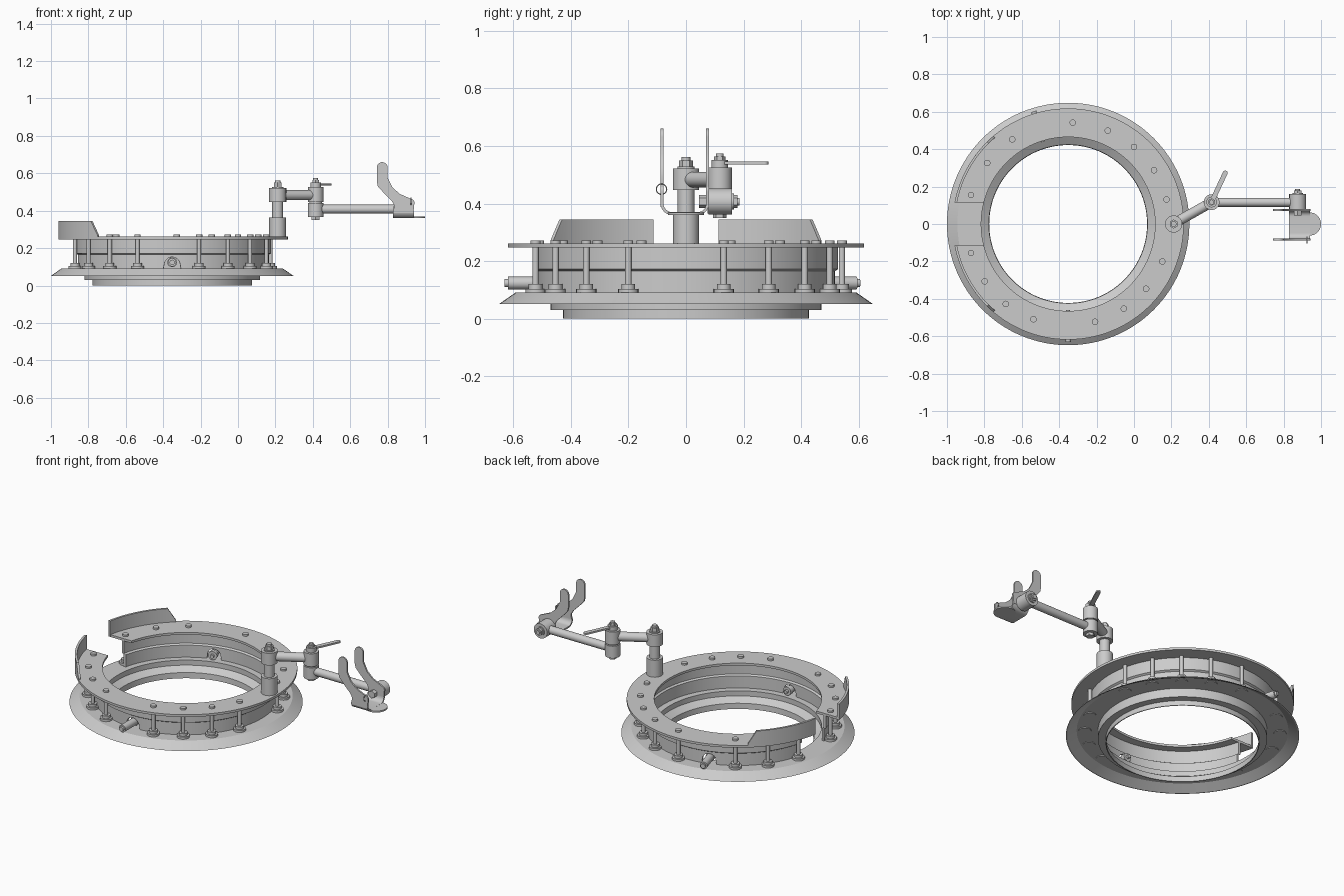
import bpy, bmesh
from math import sin, cos, pi, radians, sqrt
from mathutils import Vector, Matrix

if "Cube" in bpy.data.objects:
    bpy.data.objects.remove(bpy.data.objects["Cube"])

CX = -0.352        # ring centre
PINS = (-90, 107)  # side pin directions


def make(name, bm):
    bmesh.ops.recalc_face_normals(bm, faces=bm.faces)
    me = bpy.data.meshes.new(name)
    bm.to_mesh(me)
    bm.free()
    ob = bpy.data.objects.new(name, me)
    bpy.context.collection.objects.link(ob)
    return ob


def revolve(name, prof, n=128):
    """Closed (r, z) profile, a function of the angle, swept round the ring centre."""
    bm = bmesh.new()
    rings = [[bm.verts.new((CX + r * cos(2 * pi * i / n), r * sin(2 * pi * i / n), z))
              for r, z in prof(360 * i / n)] for i in range(n)]
    m = len(rings[0])
    for i in range(n):
        a, b = rings[i], rings[(i + 1) % n]
        for j in range(m):
            k = (j + 1) % m
            bm.faces.new((a[j], b[j], b[k], a[k]))
    return make(name, bm)


def rod(name, p, q, r, n=32):
    p, q = Vector(p), Vector(q)
    d = q - p
    mat = Matrix.Translation((p + q) / 2) @ d.to_track_quat('Z', 'Y').to_matrix().to_4x4()
    bm = bmesh.new()
    bmesh.ops.create_cone(bm, cap_ends=True, segments=n, radius1=r, radius2=r,
                          depth=d.length, matrix=mat)
    return make(name, bm)


def prism(name, pts, y0, y1, mat=Matrix()):
    """(x, z) outline extruded along y, then transformed."""
    bm = bmesh.new()
    a = [bm.verts.new(mat @ Vector((x, y0, z))) for x, z in pts]
    b = [bm.verts.new(mat @ Vector((x, y1, z))) for x, z in pts]
    bm.faces.new(a)
    bm.faces.new(b[::-1])
    for i in range(len(pts)):
        k = (i + 1) % len(pts)
        bm.faces.new((a[i], a[k], b[k], b[i]))
    return make(name, bm)


def cut(ob, cutter):
    m = ob.modifiers.new("cut", 'BOOLEAN')
    m.operation, m.solver, m.object = 'DIFFERENCE', 'EXACT', cutter
    bpy.context.view_layer.objects.active = ob
    bpy.ops.object.modifier_apply(modifier=m.name)


def arc(cx, cz, r, a0, a1, n=10):
    return [(cx + r * cos(radians(a0 + (a1 - a0) * i / n)),
             cz + r * sin(radians(a0 + (a1 - a0) * i / n))) for i in range(n + 1)]


def wall_profile(ang):
    """Wall section; its lower edge rises into an arch above each side pin."""
    low = .088
    for p in PINS:
        t = radians((ang - p + 180) % 360 - 180) * .51
        if abs(t) < .042:
            low = .11 + sqrt(.042 ** 2 - t * t)
    return [(.503, low), (.517, low), (.517, .165), (.528, .172), (.528, .25),
            (.514, .25), (.514, .172), (.503, .165)]


# hollow base flange, wall and top plate
revolve("base_flange", lambda a: [
    (.422, 0), (.427, 0), (.427, .03), (.47, .03), (.47, .084), (.588, .084), (.64, .052),
    (.648, .052), (.592, .091), (.465, .091), (.465, .06), (.424, .034)])
wall = revolve("ring_wall", wall_profile, 480)
plate = revolve("top_plate", lambda a: [(.465, .247), (.618, .247), (.618, .261), (.465, .261)])

# gap on the left side
gap = prism("gap_cutter", [(-1.2, .08), (-.6, .08), (-.6, .4), (-1.2, .4)], -.115, .115)
cut(wall, gap)
cut(plate, gap)
bpy.data.objects.remove(gap)

# side pins through the arches
for ang in PINS:
    rot = Matrix.Translation((CX, 0, 0)) @ Matrix.Rotation(radians(ang + 90), 4, 'Z')
    for nm, r0, r1, rad in (("side_pin", .5, .618, .022), ("side_pin_tip", .618, .63, .014),
                            ("side_pin_nut", .475, .5, .026), ("side_pin_stud", .46, .475, .011)):
        rod(nm, rot @ Vector((0, -r0, .124)), rot @ Vector((0, -r1, .124)), rad, 24)

# standoff posts with feet and bolt heads
for ang in (14, 32, 49.5, 67, 87.4, 123.5, 143, 163.4,
            -21.7, -39.7, -56.7, -74.6, -110, -128, -145.5, -163.4):
    x, y = CX + .542 * cos(radians(ang)), .542 * sin(radians(ang))
    for nm, z0, z1, r in (("post_foot", .08, .104, .035), ("post_collar", .104, .12, .024),
                          ("post_stem", .1, .25, .011), ("bolt_head", .255, .272, .017)):
        rod(nm, (x, y, z0), (x, y, z1), r, 20)

# curved guards beside the gap
for side in (1, -1):
    bm = bmesh.new()
    rows = []
    angs = [10.8 + i * (45.3 - 10.8) / 16 for i in range(17)] + [47.5, 49.7]
    for a in angs:
        top = .345 if a <= 45.31 else .345 - .075 * (a - 45.3) / 4.4
        rows.append([bm.verts.new((CX - r * cos(radians(a)), side * r * sin(radians(a)), z))
                     for r, z in ((.605, .25), (.618, .25), (.618, top), (.605, top))])
    for a, b in zip(rows, rows[1:]):
        for j in range(4):
            k = (j + 1) % 4
            bm.faces.new((a[j], b[j], b[k], a[k]))
    bm.faces.new(rows[0])
    bm.faces.new(rows[-1])
    make("guard", bm)


# vertical pivots of the arm
def stack(x, y, parts):
    for nm, z0, z1, r, n in parts:
        rod(nm, (x, y, z0), (x, y, z1), r, n)


stack(.212, 0, [("mast_base", .255, .365, .045, 40), ("mast_neck", .365, .45, .029, 32),
                ("mast_collar", .447, .521, .046, 40), ("mast_washer", .521, .528, .03, 32),
                ("mast_nut", .528, .55, .024, 6), ("mast_stud", .55, .562, .015, 24)])
stack(.415, .117, [("elbow_upper", .447, .526, .042, 40), ("elbow_gasket", .44, .447, .034, 32),
                   ("elbow_lower", .366, .44, .042, 40), ("elbow_nut", .35, .366, .024, 6),
                   ("lever_hub", .526, .552, .028, 32), ("elbow_cap", .552, .564, .02, 6),
                   ("elbow_stud", .564, .574, .013, 24)])

# arm links
rod("inner_link", (.23, .012, .483), (.4, .108, .483), .027)
rod("outer_link", (.44, .116, .408), (.86, .116, .408), .024)

# clamp lever: flat bar with a rounded end
d = Matrix.Translation((.415, .117, .541)) @ Matrix.Rotation(radians(65), 4, 'Z') @ Matrix.Rotation(radians(90), 4, 'X')
prism("clamp_lever", [(0, -.013)] + arc(.172, 0, .013, -90, 90) + [(0, .013)], -.005, .005, d)

# horizontal wrist pivot
for nm, y0, y1, r, n in (("wrist_collar", .078, .16, .045, 40), ("wrist_washer", .16, .166, .028, 32),
                         ("wrist_nut", .166, .178, .023, 6), ("wrist_stud", .178, .186, .013, 24),
                         ("wrist_bolt_head", .045, .07, .023, 6)):
    rod(nm, (.875, y0, .407), (.875, y1, .407), r, n)

# cradle: two finger plates, U-shaped bottom and tongue
finger = ([(.83, .388), (.938, .388), (.943, .44)] + arc(.927, .445, .016, 0, 65, 4)
          + [(.865, .49), (.825, .525), (.8, .575)] + arc(.771, .631, .029, 0, 180)
          + [(.742, .555), (.748, .53), (.775, .5), (.82, .455), (.835, .43)])
for y in (-.088, .07):
    prism("cradle_finger", finger, y, y + .01)
u = (arc(-.048, .4, .04, 180, 270, 8) + arc(.04, .4, .04, 270, 360, 8)
     + arc(.04, .4, .03, 360, 270, 8) + arc(-.048, .4, .03, 270, 180, 8))
prism("cradle_bottom", u, -.94, -.828, Matrix.Rotation(radians(90), 4, 'Z'))
rod("cradle_tongue", (.938, 0, .36), (.938, 0, .3695), .062, 48)

# small ring hooked through the outer finger
bpy.ops.mesh.primitive_torus_add(location=(.925, -.085, .45), rotation=(0, radians(90), 0),
                                 major_radius=.018, minor_radius=.002, major_segments=32, minor_segments=8)
bpy.context.object.name = "hook_ring"

# smooth shading with sharp edges kept
bpy.ops.object.select_all(action='SELECT')
bpy.ops.object.shade_smooth_by_angle(angle=radians(30))
